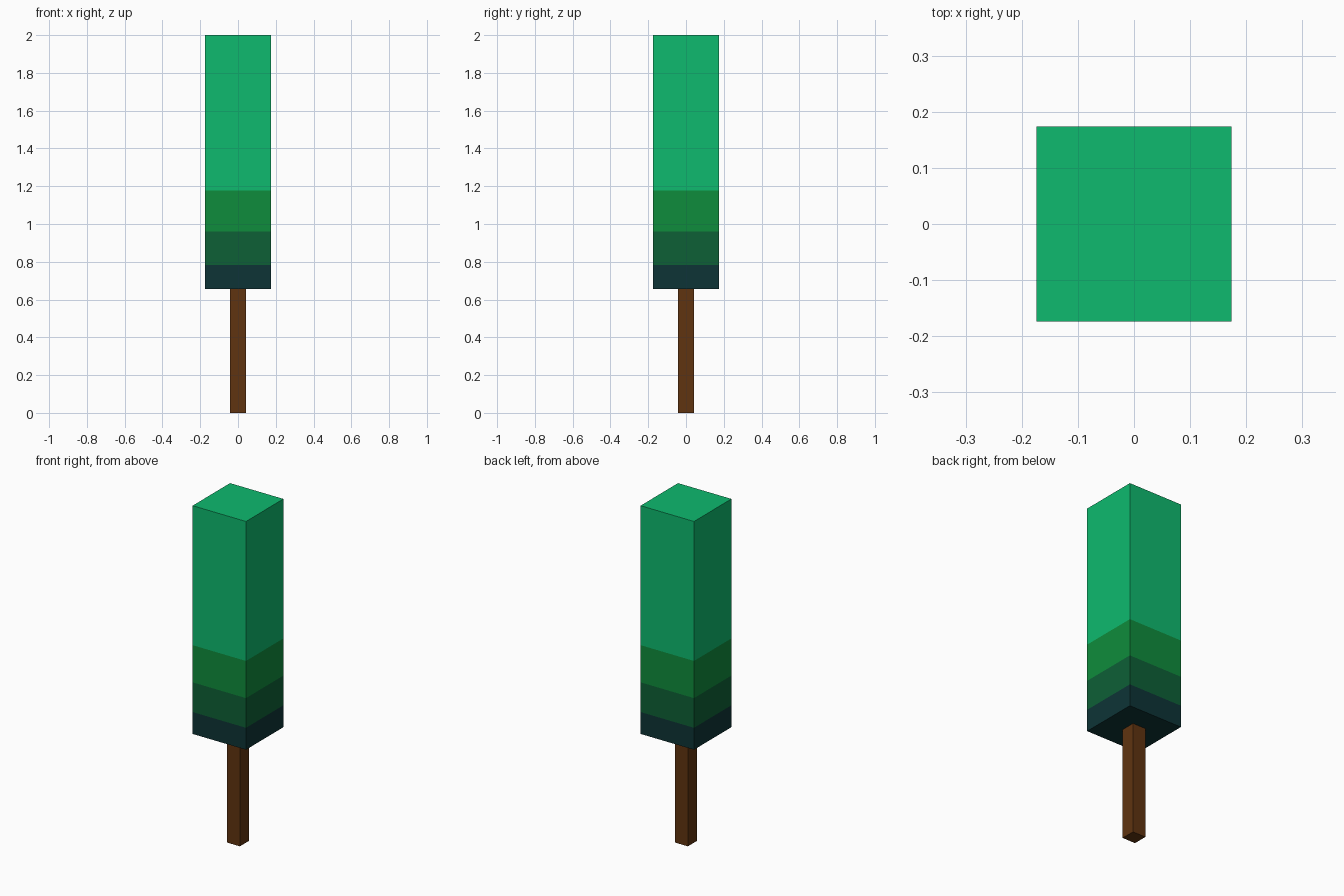
import bpy
import bmesh

cube = bpy.data.objects.get("Cube")
if cube:
    bpy.data.objects.remove(cube, do_unlink=True)


def make_material(name, rgb):
    """Flat material from 0-255 sRGB values."""
    lin = [((c / 255 + 0.055) / 1.055) ** 2.4 for c in rgb]
    mat = bpy.data.materials.new(name)
    mat.use_nodes = True
    mat.diffuse_color = (*lin, 1)
    bsdf = next(n for n in mat.node_tree.nodes if n.type == 'BSDF_PRINCIPLED')
    bsdf.inputs["Base Color"].default_value = (*lin, 1)
    bsdf.inputs["Roughness"].default_value = 0.9
    return mat


def square_column(name, half, levels, materials):
    """Closed square column with one material per height band."""
    bm = bmesh.new()
    corners = [(-half, -half), (half, -half), (half, half), (-half, half)]
    rings = [[bm.verts.new((x, y, z)) for x, y in corners] for z in levels]
    bm.faces.new(rings[0][::-1])
    for band, (low, high) in enumerate(zip(rings, rings[1:])):
        for i in range(4):
            j = (i + 1) % 4
            bm.faces.new((low[i], low[j], high[j], high[i])).material_index = band
    bm.faces.new(rings[-1]).material_index = len(materials) - 1
    mesh = bpy.data.meshes.new(name)
    bm.to_mesh(mesh)
    bm.free()
    for mat in materials:
        mesh.materials.append(mat)
    obj = bpy.data.objects.new(name, mesh)
    bpy.context.collection.objects.link(obj)
    return obj


# Trunk, running slightly up into the foliage
bark = make_material("bark brown", (96, 52, 16))
square_column("trunk", 0.042, [0, 0.66], [bark])

# Foliage, banded from dark at the base to bright at the top
greens = [
    make_material("deep teal", (13, 52, 54)),
    make_material("dark green", (13, 96, 54)),
    make_material("leaf green", (15, 140, 60)),
    make_material("bright green", (14, 186, 110)),
]
square_column("foliage", 0.174, [0.655, 0.784, 0.959, 1.178, 2.0], greens)
